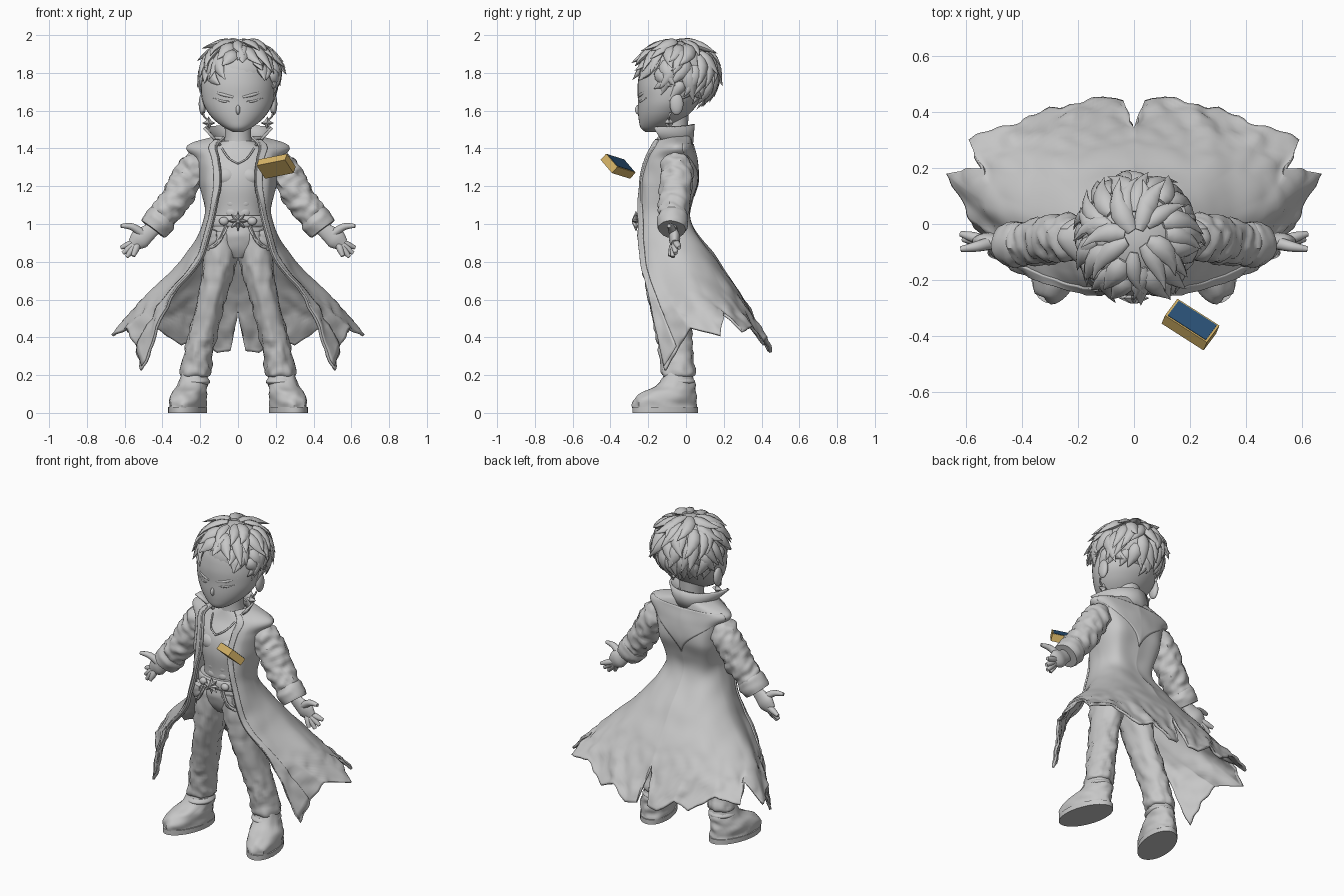
import bpy, bmesh, math, random
from mathutils import Vector, Matrix, noise

random.seed(4)
if "Cube" in bpy.data.objects:
    bpy.data.objects.remove(bpy.data.objects["Cube"])

def material(name, rgb):
    m = bpy.data.materials.new(name)
    m.use_nodes = True
    m.diffuse_color = (*rgb, 1)
    m.node_tree.nodes["Principled BSDF"].inputs["Base Color"].default_value = (*rgb, 1)
    return m

GREY = material("clay grey", (0.57, 0.57, 0.57))
GOLD = material("gold", (0.7, 0.47, 0.14))
BLUE = material("deep blue", (0.025, 0.09, 0.2))

def spline(keys, t):
    """Smooth curve through keys at t = 0, 1, 2..."""
    last = len(keys) - 1
    i = min(int(t), last - 1)
    f = t - i
    a, b, c, d = (Vector(keys[max(0, min(last, i + k))]) for k in (-1, 0, 1, 2))
    return b + (c - a) * f / 2 + (a - b * 2.5 + c * 2 - d / 2) * f**2 + (b * 3 - a - c * 3 + d) * f**3 / 2

def resample(keys, steps):
    return [spline(keys, k / steps) for k in range((len(keys) - 1) * steps + 1)]

def skin(bm, rows, closed=True):
    """Bridge rows of points into a surface, capping closed ones."""
    rings = [[bm.verts.new(p) for p in row] for row in rows]
    n = len(rings[0])
    for r, s in zip(rings, rings[1:]):
        for j in range(n if closed else n - 1):
            k = (j + 1) % n
            bm.faces.new((r[j], r[k], s[k], s[j]))
    if closed:
        bm.faces.new(rings[0])
        bm.faces.new(rings[-1])

def finish(bm, name, mat=GREY, mirror=False, thick=0, angle=45):
    bmesh.ops.recalc_face_normals(bm, faces=bm.faces)
    mesh = bpy.data.meshes.new(name)
    bm.to_mesh(mesh)
    bm.free()
    mesh.materials.append(mat)
    mesh.shade_smooth()
    mesh.set_sharp_from_angle(angle=math.radians(angle))
    ob = bpy.data.objects.new(name, mesh)
    bpy.context.collection.objects.link(ob)
    if mirror:
        ob.modifiers.new("Mirror", "MIRROR").use_clip = True
    if thick:
        mod = ob.modifiers.new("Solidify", "SOLIDIFY")
        mod.thickness, mod.offset = thick, 0

def loft(name, sections, mirror=False, yaw=0, wrinkle=0, n=36):
    """Stack of ellipses (z, centre x, centre y, radius x, radius y)."""
    rows, c, s = [], math.cos(yaw), math.sin(yaw)
    for z, cx, cy, rx, ry in resample(sections, 6):
        row = []
        for a in (math.tau * j / n for j in range(n)):
            w = 1 + wrinkle * noise.noise(Vector((math.cos(a) * 2, math.sin(a) * 2, z * 24 + math.sin(a))))
            x, y = rx * w * math.cos(a), ry * w * math.sin(a)
            row.append((cx + x * c - y * s, cy + x * s + y * c, z))
        rows.append(row)
    bm = bmesh.new()
    skin(bm, rows)
    finish(bm, name, mirror=mirror)

def tube(name, points, radii, flat=1, wrinkle=0, n=20, steps=6):
    """Mirrored pair of tapered tubes along a smooth path."""
    path, rad = resample(points, steps), resample([(r, 0) for r in radii], steps)
    rows = []
    for i, p in enumerate(path):
        t = (path[min(i + 1, len(path) - 1)] - path[max(i - 1, 0)]).normalized()
        side = t.cross(Vector((0, 1, 0))).normalized()
        up = side.cross(t) * flat
        spokes = [side * math.cos(a) + up * math.sin(a) for a in (math.tau * j / n for j in range(n))]
        rows.append([p + d * rad[i][0] * (1 + wrinkle * noise.noise(p * 26 + d * 2)) for d in spokes])
    bm = bmesh.new()
    skin(bm, rows)
    finish(bm, name, mirror=True)

def ellipsoid(name, centre, radii, mirror=False):
    bm = bmesh.new()
    m = Matrix.Translation(centre) @ Matrix.Diagonal((*radii, 1))
    bmesh.ops.create_uvsphere(bm, u_segments=32, v_segments=20, radius=1, matrix=m)
    finish(bm, name, mirror=mirror)

def star(name, centre, size, points, mirror=False):
    bm, rows = bmesh.new(), []
    for y, k in ((-0.02, 0.2), (0, 1), (0.02, 0.2)):
        ring = [(math.pi * j / points, size * k / (1 + j % 2)) for j in range(points * 2)]
        rows.append([Vector(centre) + Vector((r * math.sin(a), y, r * math.cos(a))) for a, r in ring])
    skin(bm, rows)
    finish(bm, name, mirror=mirror, angle=20)

# Boots, trousers and body
loft("boot", [(.025, .267, -.11, .09, .172), (.07, .267, -.11, .093, .168), (.11, .257, -.09, .088, .145),
              (.15, .238, -.05, .08, .1), (.23, .23, -.04, .065, .07)], mirror=True, yaw=.26, wrinkle=.1)
loft("boot_sole", [(0, .267, -.11, .095, .178), (.03, .267, -.11, .095, .178)], mirror=True, yaw=.26)
loft("boot_cuff", [(.15, .23, -.045, .07, .08), (.165, .23, -.045, .083, .094),
                   (.185, .23, -.045, .07, .08)], mirror=True)
loft("trouser_leg", [(.19, .228, -.04, .068, .075), (.21, .225, -.04, .083, .092), (.3, .213, -.05, .076, .088),
                     (.42, .185, -.065, .077, .095), (.6, .14, -.1, .075, .1), (.8, .095, -.115, .088, .115),
                     (.96, .075, -.12, .085, .11)], mirror=True, wrinkle=.18)
loft("hips", [(.82, 0, -.12, .05, .07), (.87, 0, -.12, .14, .1), (.94, 0, -.12, .165, .118),
              (1.02, 0, -.12, .155, .11)], wrinkle=.05)
loft("torso", [(.98, 0, -.12, .14, .1), (1.08, 0, -.12, .135, .1), (1.2, 0, -.115, .16, .115),
               (1.3, 0, -.1, .18, .11), (1.38, 0, -.07, .17, .085), (1.44, 0, -.06, .08, .07)])
loft("neck", [(1.38, 0, -.06, .085, .08), (1.46, 0, -.06, .07, .07), (1.62, 0, -.06, .075, .075)])
ellipsoid("chest_muscle", (.06, -.175, 1.25), (.065, .05, .055), True)
for z in (1.06, 1.11, 1.16):
    ellipsoid("stomach_muscle", (.03, -.2, z), (.036, .02, .03), True)
tube("necklace", [(.085, -.13, 1.4), (.05, -.2, 1.35), (0, -.225, 1.32)], [.005] * 3)

# Belt, buckle and hip chain
loft("belt", [(.985, 0, -.12, .166, .122), (1.0, 0, -.12, .172, .128), (1.03, 0, -.12, .17, .126),
              (1.045, 0, -.12, .16, .118)])
star("buckle", (0, -.265, 1.015), .055, 8)
ellipsoid("belt_boss", (.075, -.238, 1.015), (.025, .018, .022), True)
tube("hip_chain", [(.06, -.245, .99), (.1, -.245, .91), (.15, -.2, .88), (.17, -.15, .97)], [.009] * 4, wrinkle=.6)
tube("pocket_flap", [(.13, -.21, .97), (.145, -.2, .92), (.15, -.19, .86)], [.025, .04, .01], flat=.6, wrinkle=.4)

# Long coat: level rows run from front edge round to back centre
ROWS = [(1.46, [(.07, -.14), (.1, -.1), (.11, -.05), (.08, .01), (0, .03)]),
        (1.41, [(.11, -.175), (.19, -.13), (.265, -.05), (.19, .015), (0, .035)]),
        (1.34, [(.1, -.21), (.17, -.17), (.22, -.06), (.17, .03), (0, .05)]),
        (1.22, [(.09, -.235), (.16, -.2), (.2, -.07), (.15, .04), (0, .055)]),
        (1.02, [(.13, -.245), (.168, -.18), (.17, -.07), (.12, .005), (0, .02)]),
        (.8, [(.2, -.235), (.25, -.16), (.3, 0), (.2, .13), (0, .17)]),
        (.6, [(.36, -.19), (.42, -.08), (.5, .09), (.33, .26), (0, .3)])]
# Ragged hem: position along the row, then the point
HEM = [(0, .5, -.11, .225), (.24, .58, .02, .45), (.46, .665, .18, .41), (.53, .55, .2, .53),
       (.61, .59, .3, .43), (.69, .45, .35, .46), (.77, .3, .41, .36), (.83, .21, .42, .4),
       (.9, .11, .45, .32), (.96, .04, .44, .33), (1, 0, .34, .55)]

def coat_point(u, v, lift):
    keys = [(*spline(row, u * 4), z) for z, row in ROWS]
    a, b = next((a, b) for a, b in zip(HEM, HEM[1:]) if u <= b[0])
    keys.append(Vector(a[1:]).lerp(Vector(b[1:]), (u - a[0]) / (b[0] - a[0])))
    p = spline(keys, v)
    out = Vector((p.x, p.y + .09, 0)).normalized()
    ragged = min(1, max(0, (v - 5.6) / .7))
    p += out * (.018 * noise.noise(p * 17) * ragged + .007 * noise.noise(p * 10) + lift)
    return Vector((0, p.y, p.z)) if u == 1 else p

def coat_panel(name, u0, u1, v0, ends, lift, thick, across, down):
    """Piece of coat whose lower edge runs between two depths."""
    rows = []
    for k in range(down + 1):
        row = []
        for f in (i / across for i in range(across + 1)):
            low = ends[0] + (ends[1] - ends[0]) * f
            row.append(coat_point(u0 + (u1 - u0) * f, v0 + (low - v0) * k / down, lift))
        rows.append(row)
    bm = bmesh.new()
    skin(bm, rows, closed=False)
    finish(bm, name, mirror=True, thick=thick)

coat_panel("coat", 0, 1, 0, (7, 7), 0, .014, 100, 80)
coat_panel("coat_trim", 0, .12, .4, (6.9, 6.9), .01, .012, 8, 60)
coat_panel("back_yoke", .6, 1, .8, (1.4, 3.4), .005, .01, 24, 16)

# Standing collar with flared front points
bm, rows = bmesh.new(), [[], [], []]
for j in range(-24, 25):
    k, a = abs(j) / 24, math.radians(125) * j / 24
    for h, row in enumerate(rows):
        r = .095 + h / 2 * (.01 + .115 * k**3)
        row.append((r * math.sin(a), -.055 + r * .9 * math.cos(a), 1.42 - .02 * k + h * .055))
skin(bm, rows, closed=False)
finish(bm, "collar", thick=.014)

# Sleeves and hands
tube("sleeve", [(.17, -.05, 1.36), (.218, -.05, 1.315), (.268, -.05, 1.24), (.33, -.06, 1.13), (.39, -.07, 1.05),
                (.44, -.075, .985)], [.04, .078, .083, .082, .075, .06], wrinkle=.22, n=28, steps=10)
tube("sleeve_cuff", [(.395, -.07, 1.04), (.42, -.072, 1.012), (.45, -.075, .972)], [.076, .086, .074], wrinkle=.12)
tube("palm", [(.43, -.07, .99), (.48, -.065, .95), (.52, -.06, .92), (.555, -.06, .89)],
     [.034, .045, .054, .034], flat=.55)
for tip in ((.62, -.035, .875), (.61, -.055, .845), (.59, -.07, .825), (.555, -.085, .83)):
    tip = Vector(tip)
    base = Vector((.525, -.06, .91)).lerp(tip, .15)
    tube("finger", [base, base.lerp(tip, .5), tip], [.018, .018, .01], n=12)
tube("thumb", [(.5, -.065, .945), (.56, -.08, .985), (.62, -.09, .99)], [.024, .019, .01], n=12)

# Head and face
loft("head", [(1.487, 0, -.185, .025, .03), (1.51, 0, -.165, .072, .075), (1.55, 0, -.135, .125, .115),
              (1.6, 0, -.11, .165, .145), (1.66, 0, -.09, .19, .165), (1.75, 0, -.08, .195, .175),
              (1.85, 0, -.07, .17, .16), (1.93, 0, -.06, .09, .09)])
ellipsoid("nose", (0, -.25, 1.605), (.012, .02, .026))

def face_point(x, z):
    return (x, -.086 - .166 * math.sqrt(1 - (x / .193) ** 2), z)

tube("brow", [face_point(.025, 1.672), face_point(.08, 1.685), face_point(.14, 1.705)], [.006, .009, .003], n=10)
tube("eyelid", [face_point(.035, 1.65), face_point(.08, 1.65), face_point(.13, 1.668)], [.003, .006, .003], n=10)
ellipsoid("ear", (.188, -.05, 1.635), (.02, .036, .058), True)
tube("earring_hook", [(.185, -.08, 1.59), (.18, -.09, 1.57), (.16, -.09, 1.55)], [.005] * 3, n=8)
star("earring", (.155, -.09, 1.535), .035, 4, True)

# Hair: a cap covered in layered curved locks
CROWN = Vector((.008, -.045, 1.8))
ellipsoid("hair_cap", CROWN, (.195, .2, .168))

def hair_point(el, az, r):
    el, az = math.radians(el), math.radians(az)
    axes = Vector((.198 * math.cos(el) * math.sin(az), -.205 * math.cos(el) * math.cos(az), .176 * math.sin(el)))
    return CROWN + axes * r

bm = bmesh.new()
for el, count in ((78, 8), (62, 12), (46, 16), (28, 18), (8, 19), (-12, 18), (-24, 18)):
    for i in range(count):
        az = 360 * (i + random.uniform(-.4, .4)) / count + el
        around = abs((az + 180) % 360 - 180) / 45
        low = spline([(24, 0), (-10, 0), (-34, 0), (-52, 0), (-60, 0)], around)[0] + random.uniform(-8, 8)
        start = el + random.uniform(-7, 7)
        if start - low < 14:
            continue
        end, twist = max(start - random.uniform(40, 56), low), random.uniform(-26, 26)
        flick, width = random.uniform(.08, .26), random.uniform(.028, .042)
        path = [hair_point(start + (end - start) * s, az + twist * s * s, .97 + .1 * s + flick * s**3 * .8)
                for s in (0, .2, .4, .6, .8, 1)]
        rows = []
        for k, p in enumerate(path):
            t = (path[min(k + 1, 5)] - path[max(k - 1, 0)]).normalized()
            side = t.cross(p - CROWN).normalized()
            up, w = side.cross(t) * .6, width * (.5, .9, 1, .8, .45, .02)[k]
            rows.append([p + (side * math.cos(a) + up * math.sin(a)) * w for a in (math.pi * j / 4 for j in range(8))])
        skin(bm, rows)
finish(bm, "hair_locks", angle=55)

# Floating tilted case with an inlaid lid
long_edge, short_edge = Vector((.15, -.096, .03)), Vector((-.045, -.06, .07))
up = short_edge.cross(long_edge).normalized()

def slab(name, mat, wide, deep, low, high):
    bm = bmesh.new()
    skin(bm, [[Vector((.208, -.345, 1.322)) + up * h + long_edge * i * wide / 2 + short_edge * j * deep / 2
               for i, j in ((-1, -1), (1, -1), (1, 1), (-1, 1))] for h in (low, high)])
    finish(bm, name, mat, angle=20)

slab("case_body", GOLD, 1, 1, -.045, 0)
slab("case_lid_inlay", BLUE, .91, .87, -.002, .002)
